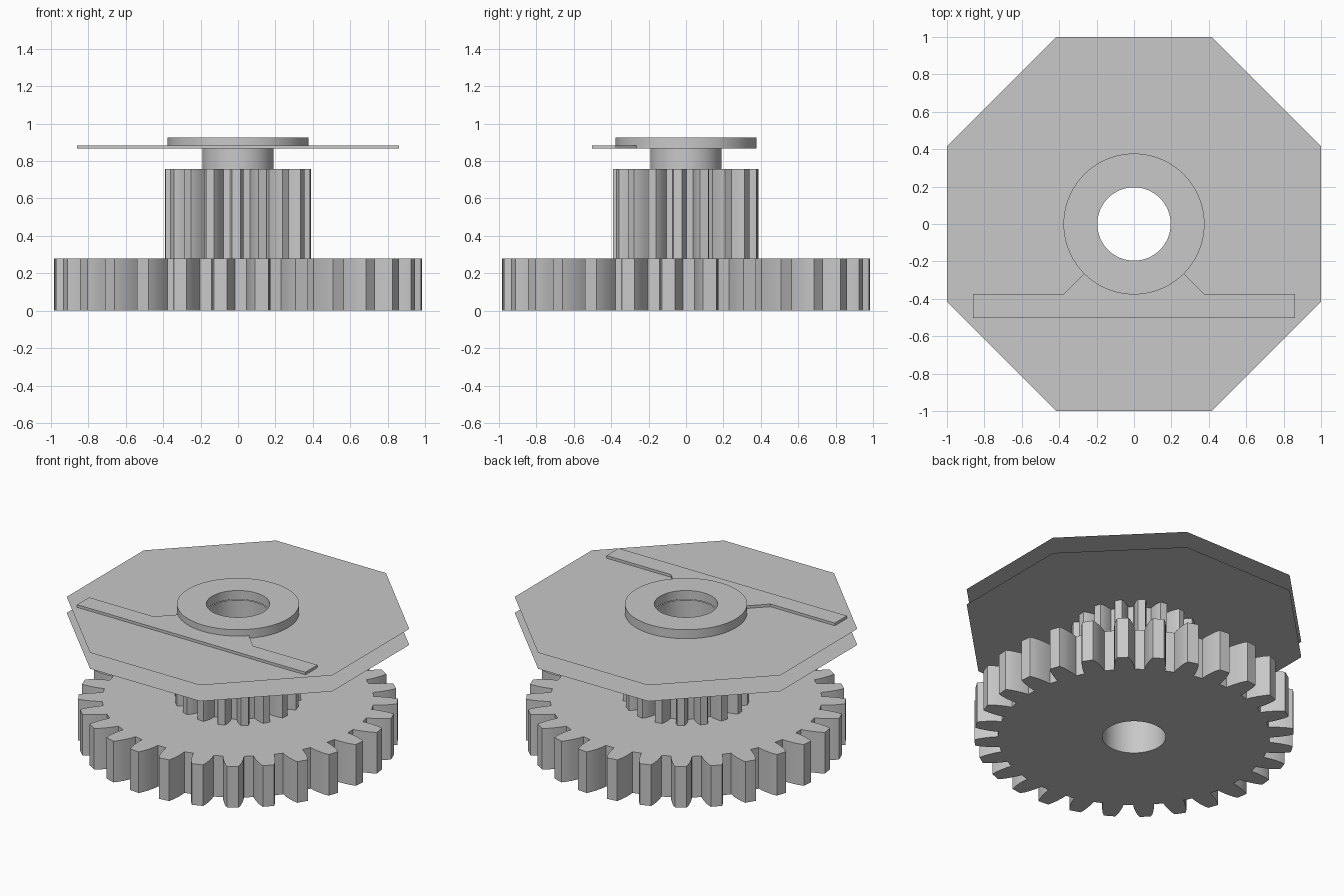
import bpy
import bmesh
import math
from mathutils import Vector

old = bpy.data.objects.get("Cube")
if old:
    bpy.data.objects.remove(old, do_unlink=True)

# Single plain grey for every part
grey = bpy.data.materials.new("plain_grey")
grey.use_nodes = True
colour = (0.58, 0.58, 0.58, 1)
grey.diffuse_color = colour
grey.node_tree.nodes["Principled BSDF"].inputs["Base Color"].default_value = colour

BORE = 0.196
PLATE_LOW, PLATE_HIGH = 0.757, 0.866


def polar(radius, degrees):
    a = math.radians(degrees)
    return radius * math.cos(a), radius * math.sin(a)


def circle(radius, count=64):
    return [polar(radius, 360 * i / count) for i in range(count)]


def add_loop(bm, outline, z):
    verts = [bm.verts.new((x, y, z)) for x, y in outline]
    return [bm.edges.new((v, verts[i - 1])) for i, v in enumerate(verts)]


def finish(name, bm, solid=True):
    if solid:
        bmesh.ops.recalc_face_normals(bm, faces=bm.faces[:])
    mesh = bpy.data.meshes.new(name)
    bm.to_mesh(mesh)
    bm.free()
    obj = bpy.data.objects.new(name, mesh)
    mesh.materials.append(grey)
    bpy.context.collection.objects.link(obj)
    bpy.ops.object.select_all(action="DESELECT")
    obj.select_set(True)
    bpy.context.view_layer.objects.active = obj
    bpy.ops.object.shade_smooth_by_angle(angle=math.radians(25))
    return obj


def prism(name, outline, z0, z1, hole=True):
    """Fill an outline, optionally with the shaft bore, and raise it to z1."""
    bm = bmesh.new()
    edges = add_loop(bm, outline, z0)
    if hole:
        edges += add_loop(bm, circle(BORE), z0)
    bmesh.ops.triangle_fill(bm, edges=edges, use_beauty=True, normal=(0, 0, 1))
    if z1 > z0:
        raised = bmesh.ops.extrude_face_region(bm, geom=bm.faces[:])["geom"]
        verts = [g for g in raised if isinstance(g, bmesh.types.BMVert)]
        bmesh.ops.translate(bm, verts=verts, vec=Vector((0, 0, z1 - z0)))
    return finish(name, bm, z1 > z0)


def gear_outline(teeth, tip, phase):
    """Rounded tooth flanks sized from the gear module."""
    module = 2 * tip / (teeth + 2)
    pitch = 360 / teeth
    # (depth below the tip in modules, half width as a share of the pitch)
    flank = [(2.25, 0.34), (1.7, 0.32), (1.0, 0.27), (0.45, 0.22), (0, 0.16)]
    points = []
    for t in range(teeth):
        centre = phase + t * pitch
        points += [polar(tip - d * module, centre - w * pitch) for d, w in flank]
        points += [polar(tip - d * module, centre + w * pitch) for d, w in reversed(flank)]
    return points


# Stacked gears
prism("large_gear", gear_outline(28, 0.986, 7.4), 0, 0.28)
prism("small_gear", gear_outline(17, 0.39, -6.65), 0.28, PLATE_LOW)

# Two paper-thin octagonal plates
octagon = [polar(1 / math.cos(math.pi / 8), 22.5 + 45 * i) for i in range(8)]
prism("lower_plate", octagon, PLATE_LOW, PLATE_LOW)
prism("upper_plate", octagon, PLATE_HIGH, PLATE_HIGH)

# Thin sleeve joining the plates
bm = bmesh.new()
wall = add_loop(bm, circle(0.191), PLATE_LOW) + add_loop(bm, circle(0.191), PLATE_HIGH)
bmesh.ops.bridge_loops(bm, edges=wall)
finish("sleeve", bm)

# Hub ring and the flat cross arm at its front
prism("hub_ring", circle(0.377), PLATE_HIGH, 0.927)
half = [(0.86, -0.503), (0.86, -0.373), (0.375, -0.373), (0.265, -0.263)]
arm = half + [(-x, y) for x, y in reversed(half)]
prism("cross_arm", arm, PLATE_HIGH, 0.884, hole=False)
